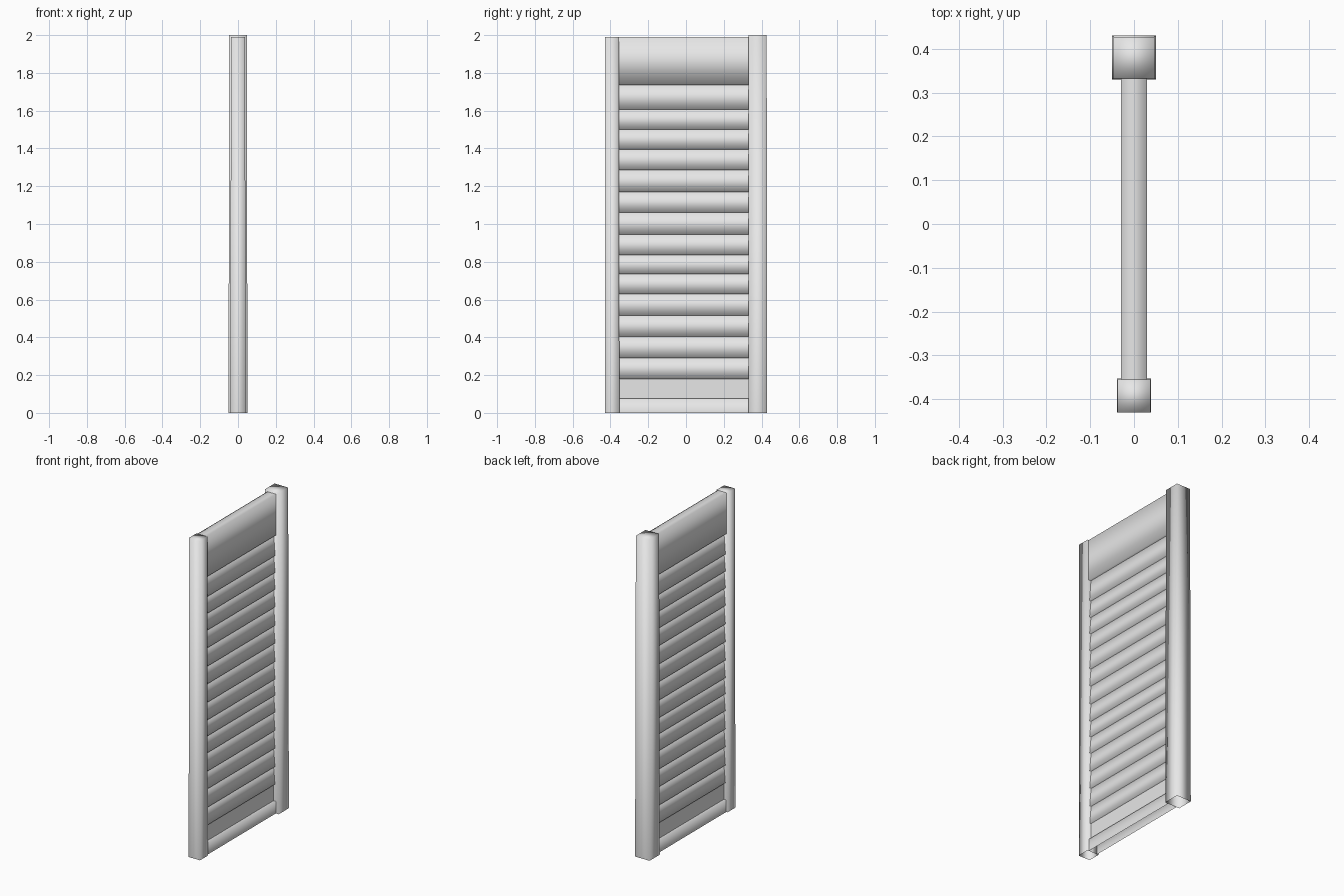
import bpy
import bmesh

# Remove the default cube only
cube = bpy.data.objects.get("Cube")
if cube:
    bpy.data.objects.remove(cube, do_unlink=True)

# Single light grey paint
paint = bpy.data.materials.new("light_grey_paint")
paint.use_nodes = True
grey = (0.8, 0.8, 0.8, 1.0)
paint.diffuse_color = grey
paint.node_tree.nodes["Principled BSDF"].inputs["Base Color"].default_value = grey


def tapered_box(name, low, high, open_sides=(), smooth=True):
    """Box between two rectangles (half_x, y_min, y_max, z), with chosen sides left open."""
    bm = bmesh.new()
    rings = []
    for hx, y0, y1, z in (low, high):
        corners = ((-hx, y0), (hx, y0), (hx, y1), (-hx, y1))
        rings.append([bm.verts.new((x, y, z)) for x, y in corners])
    a, b = rings
    if "bottom" not in open_sides:
        bm.faces.new(a[::-1])
    if "top" not in open_sides:
        bm.faces.new(b)
    for i, side in enumerate(("end", "side", "end", "side")):
        if side not in open_sides:
            j = (i + 1) % 4
            bm.faces.new((a[i], a[j], b[j], b[i]))
    for face in bm.faces:
        face.smooth = smooth
    mesh = bpy.data.meshes.new(name)
    bm.to_mesh(mesh)
    bm.free()
    mesh.materials.append(paint)
    obj = bpy.data.objects.new(name, mesh)
    bpy.context.collection.objects.link(obj)
    return obj


# Hollow posts, open underneath and very slightly tapered
tapered_box("front_post", (0.039, -0.43, -0.353, 0), (0.038, -0.43, -0.355, 1.99), ("bottom",))
tapered_box("back_post", (0.05, 0.33, 0.43, 0), (0.047, 0.332, 0.427, 2.0), ("bottom",))

Y0, Y1 = -0.355, 0.332   # span between the posts


def span_board(name, z0, z1, low_half, high_half, open_sides=("end",), smooth=True):
    return tapered_box(name, (low_half, Y0, Y1, z0), (high_half, Y0, Y1, z1), open_sides, smooth)


# Overlapping slats, each wider at its lower edge
edges = [0.18, 0.29, 0.405, 0.515, 0.63, 0.735, 0.835, 0.945,
         1.06, 1.17, 1.285, 1.395, 1.5, 1.605, 1.735]
for n, (z0, z1) in enumerate(zip(edges, edges[1:]), 1):
    span_board(f"slat_{n:02d}", z0, z1, 0.024, 0.014)

# Top board, bottom rail and the flat panel behind the rail
span_board("top_board", edges[-1], 1.99, 0.03, 0.03)
span_board("bottom_rail", 0, 0.075, 0.03, 0.03, ("end", "bottom"))
span_board("lower_panel", 0.07, edges[0], 0.014, 0.014, ("end", "bottom", "top"), False)
